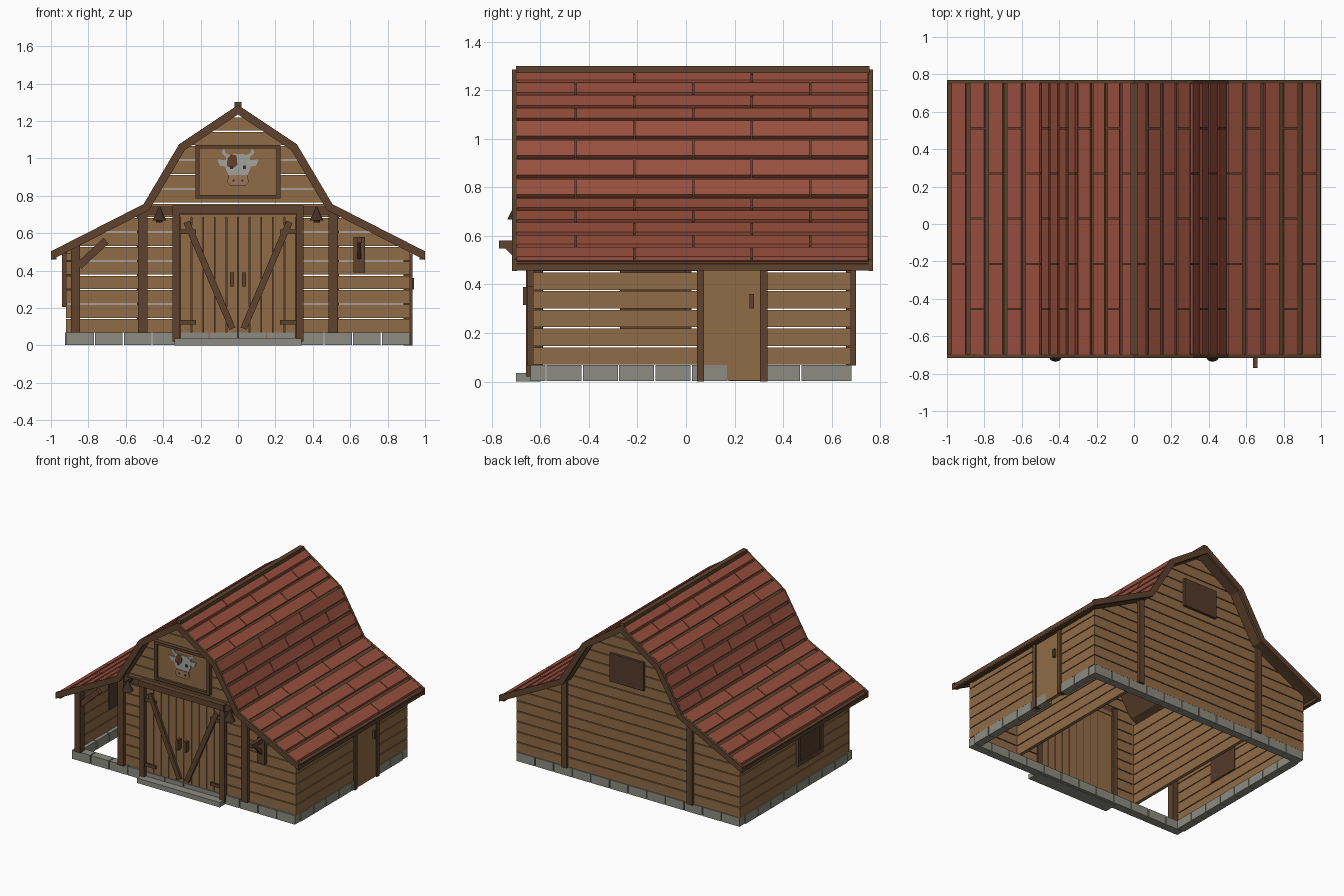
import bpy, bmesh, math
from mathutils import Matrix, Vector

if "Cube" in bpy.data.objects:
    bpy.data.objects.remove(bpy.data.objects["Cube"])


def material(name, r, g, b):
    m = bpy.data.materials.new(name)
    m.diffuse_color = [((c / 255 + 0.055) / 1.055) ** 2.4 for c in (r, g, b)] + [1]
    m.use_nodes = True
    m.node_tree.nodes["Principled BSDF"].inputs["Base Color"].default_value = m.diffuse_color
    return m


WOOD = material("tan wood", 144, 107, 70)
DARK = material("dark brown wood", 94, 66, 45)
ROOF = material("red shingle", 152, 79, 62)
STONE = material("grey stone", 140, 140, 130)
SHUTTER = material("shutter brown", 84, 58, 42)
IRON = material("dark metal", 66, 46, 36)
HIDE = material("pale hide", 162, 162, 158)
PATCH = material("patch brown", 104, 62, 42)
MUZZLE = material("muzzle tan", 158, 118, 88)


def prism(pts, a, b, axis="y"):
    return pts, a, b, axis


def box(x0, x1, y0, y1, z0, z1):
    return prism([(x0, z0), (x1, z0), (x1, z1), (x0, z1)], y0, y1)


def bar(p, q, w, a, b, axis="y"):
    """Straight bar of width w between two points of a plane."""
    p, q = Vector(p), Vector(q)
    d = (q - p).normalized() * w / 2
    n = Vector((-d.y, d.x))
    return prism([p + n, q + n, q - n, p - n], a, b, axis)


def flip(pr):
    """Mirror a prism across x = 0."""
    pts, a, b, axis = pr
    if axis == "x":
        return pts, -a, -b, axis
    return [(-p[0], p[1]) for p in pts], a, b, axis


def both(prs):
    return prs + [flip(p) for p in prs]


def finish(name, mat, bm):
    bmesh.ops.recalc_face_normals(bm, faces=bm.faces)
    me = bpy.data.meshes.new(name)
    bm.to_mesh(me)
    bm.free()
    me.materials.append(mat)
    ob = bpy.data.objects.new(name, me)
    bpy.context.collection.objects.link(ob)
    return ob


def part(name, mat, prisms):
    bm = bmesh.new()
    for pts, a, b, axis in prisms:
        rings = []
        for t in (a, b):
            rings.append([bm.verts.new((p[0], t, p[1]) if axis == "y" else (t, p[0], p[1])) for p in pts])
        bm.faces.new(rings[0])
        bm.faces.new(rings[1])
        for i in range(len(pts)):
            j = (i + 1) % len(pts)
            bm.faces.new((rings[0][i], rings[0][j], rings[1][j], rings[1][i]))
    return finish(name, mat, bm)


# Gambrel roof profile, right half, and its mitred inward offsets
PROFILE = [Vector(p) for p in ((0, 1.285), (0.315, 1.075), (0.505, 0.755), (1.0, 0.503))]


def inset(d):
    ns = []
    for p, q in zip(PROFILE, PROFILE[1:]):
        e = (q - p).normalized()
        ns.append(Vector((e.y, -e.x)))
    out = [PROFILE[0] + Vector((0, d / ns[0].y))]
    for i in (1, 2):
        out.append(PROFILE[i] + (ns[i - 1] + ns[i]) * d / (1 + ns[i - 1].dot(ns[i])))
    return out + [PROFILE[3] + Vector((0, d / ns[2].y))]


TOP, TILE, DECK, RAKE = PROFILE, inset(0.016), inset(0.034), inset(0.042)

# Shingles in staggered rows
tiles, row = [], 0
for seg, rows in enumerate((4, 4, 5)):
    for r in range(rows):
        t0, t1 = r / rows, (r + 1) / rows - 0.05
        quad = [TOP[seg].lerp(TOP[seg + 1], t0), TOP[seg].lerp(TOP[seg + 1], t1),
                TILE[seg].lerp(TILE[seg + 1], t1), TILE[seg].lerp(TILE[seg + 1], t0)]
        joints = (-0.213, 0.27) if row % 2 == 0 else (-0.455, 0.03, 0.512)
        ends = [-0.70, *joints, 0.753]
        tiles += [prism(quad, a + 0.003, b - 0.003) for a, b in zip(ends, ends[1:])]
        row += 1
part("roof_shingles", ROOF, both(tiles))
part("roof_deck", DARK, both([prism(TILE + DECK[::-1], -0.70, 0.753)]))
part("rake_boards", DARK, both([prism(TOP + RAKE[::-1], a, a + 0.02) for a in (-0.716, 0.751)]))
part("eave_boards", DARK, both([box(0.97, 0.998, -0.70, 0.755, 0.458, 0.495)]))
part("ridge_cap", DARK, [box(-0.018, 0.018, -0.70, 0.755, 1.265, 1.30)])


# Plank walls: rows with narrow gaps, cut to the roof line
def half_width(z):
    for p, q in zip(RAKE, RAKE[1:]):
        if p.y >= z >= q.y:
            return max(0.004, min(0.92, p.x + (q.x - p.x) * (p.y - z) / (p.y - q.y)))
    return 0.92


PITCH, BASE, GAP = 0.077, 0.07, 0.006
PEAK = RAKE[0].y - 0.002
wall_rows = [(BASE + PITCH * k, min(BASE + PITCH * (k + 1) - GAP, PEAK)) for k in range(15)]
bends = sorted([p.y for p in RAKE[1:3]] + [RAKE[2].y + (RAKE[3].y - RAKE[2].y) * (0.92 - RAKE[2].x) / (1 - RAKE[2].x)])


def edge(z0, z1):
    zs = [z0] + [z for z in bends if z0 < z < z1] + [z1]
    return [(half_width(z), z) for z in zs]


front, back = [], []
for z0, z1 in wall_rows:
    side = edge(z0, z1)
    full = side + [(-x, z) for x, z in side[::-1]]
    back.append(prism(full, 0.65, 0.68))
    if z0 < 0.65:  # door gap in the middle, open bay on the left
        front.append(prism([(0.33, z0)] + side + [(0.33, z1)], -0.63, -0.60))
        front.append(box(-0.51, -0.33, -0.63, -0.60, z0, z1))
    else:
        front.append(prism(full, -0.63, -0.60))
part("front_wall_planks", WOOD, front)
part("back_wall_planks", WOOD, back)
side_rows = [(a, min(b, 0.49)) for a, b in wall_rows[:6]]
part("right_wall_planks", WOOD, [box(0.89, 0.92, y0, y1, a, b)
     for a, b in side_rows for y0, y1 in ((-0.60, 0.06), (0.32, 0.65))])
part("left_wall_planks", WOOD, [box(-0.92, -0.89, -0.60, 0.65, a, b) for a, b in side_rows])
part("partition_planks", WOOD, both([box(0.50, 0.525, -0.60, 0.65, a, b) for a, b in wall_rows[:8]]))

# Stone footing
stones = []
for i in range(12):
    x = -0.92 + i * 0.1533
    for y in (-0.64, 0.62):
        stones.append(box(x + 0.003, x + 0.150, y, y + 0.062, 0.003, 0.068))
for i in range(8):
    y = -0.578 + i * 0.15
    stones.append(box(-0.925, -0.865, y + 0.003, y + 0.147, 0.003, 0.068))
    if i not in (5,):
        stones.append(box(0.865, 0.922, y + 0.003, y + 0.147, 0.003, 0.068))
part("footing_stones", STONE, stones)
part("door_step", STONE, [box(-0.34, 0.34, -0.70, -0.60, 0, 0.036)])

# Posts, beam and brace
part("front_posts", DARK, both([box(0.485, 0.535, -0.655, -0.60, 0.066, 0.725)]))
part("bay_corner_post", DARK, [box(-0.893, -0.845, -0.648, -0.60, 0.066, 0.535)])
part("bay_brace", DARK, [bar((-0.85, 0.425), (-0.705, 0.56), 0.04, -0.64, -0.61)])
part("back_posts", DARK, both([box(0.495, 0.54, 0.66, 0.70, 0.066, 0.725)]))
part("front_beam", DARK, [box(-0.50, 0.50, -0.65, -0.60, 0.70, 0.742)])

# Double barn door
part("door_frame", DARK, both([box(0.31, 0.35, -0.66, -0.59, 0.02, 0.745)])
     + [box(-0.35, 0.35, -0.668, -0.60, 0.705, 0.748)])
part("door_planks", WOOD, both([box(i * 0.062 + 0.002, i * 0.062 + 0.060, -0.635, -0.605, 0.037, 0.704)
     for i in range(5)]))
part("door_backing", DARK, [box(-0.31, 0.31, -0.612, -0.608, 0.04, 0.70)])
part("door_braces", DARK, both([bar((0.275, 0.66), (0.03, 0.09), 0.035, -0.652, -0.633)]))
part("door_hinges", DARK, both([box(0.225, 0.312, -0.648, -0.632, z, z + 0.024) for z in (0.112, 0.595)]))
part("door_handles", DARK, both([box(0.022, 0.042, -0.672, -0.633, 0.315, 0.39)]))

# Side door on the right wall
part("side_door", WOOD, [box(0.895, 0.922, 0.072, 0.308, 0.004, 0.485)])
part("side_door_posts", DARK, [box(0.885, 0.932, y, y + 0.03, 0, 0.49) for y in (0.045, 0.305)])
part("side_door_handle", DARK, [box(0.92, 0.94, 0.262, 0.28, 0.30, 0.36)])

# Window on the left wall and shutter on the back gable
part("left_window_panel", SHUTTER, [box(-0.932, -0.885, -0.25, 0.0, 0.225, 0.48)])
part("left_window_frame", DARK,
     [box(-0.942, -0.915, y, y + 0.03, 0.205, 0.50) for y in (-0.272, -0.008)]
     + [box(-0.942, -0.915, -0.242, -0.008, z, z + 0.028) for z in (0.205, 0.472)])
part("back_shutter", SHUTTER, [box(-0.14, 0.14, 0.675, 0.70, 0.81, 1.02)])

# Loft sign with a painted cow head
part("sign_panel", WOOD, [box(-0.215, 0.215, -0.645, -0.625, 0.80, 1.06)])
part("sign_frame", DARK, both([box(0.205, 0.228, -0.662, -0.625, 0.785, 1.072)])
     + [box(-0.205, 0.205, -0.662, -0.625, z, z + 0.02) for z in (0.785, 1.052)])


def mirrored(pts):
    return pts + [(-x, z) for x, z in pts[::-1]]


part("cow_head", HIDE, [prism(mirrored([(0.04, 0.86), (0.05, 0.91), (0.068, 0.95), (0.064, 1.0), (0.035, 1.022)]),
                              -0.652, -0.645)])
part("cow_ears", HIDE, both([prism([(0.064, 0.955), (0.095, 0.96), (0.112, 0.995), (0.064, 0.99)], -0.651, -0.645)]))
part("cow_horns", HIDE, both([prism([(0.035, 1.015), (0.06, 1.0), (0.088, 1.03), (0.075, 1.058), (0.066, 1.027)],
                                    -0.650, -0.645)]))
part("cow_patch", PATCH, [prism([(-0.06, 0.96), (-0.03, 0.945), (-0.003, 0.965), (-0.008, 1.015),
                                 (-0.035, 1.022), (-0.056, 1.0)], -0.655, -0.652)])
part("cow_muzzle", MUZZLE, [prism(mirrored([(0.042, 0.855), (0.057, 0.875), (0.05, 0.91)]), -0.656, -0.650)])
part("cow_eyes_and_nostrils", IRON, both([box(0.026, 0.042, -0.658, -0.652, 0.943, 0.962),
                                          box(0.018, 0.03, -0.659, -0.655, 0.876, 0.888)]))

# Hanging bracket on the right
part("bracket_plate", DARK, [box(0.617, 0.678, -0.655, -0.625, 0.39, 0.58)])
part("bracket_arm", DARK, [box(0.635, 0.66, -0.77, -0.64, 0.548, 0.58),
                           bar((-0.735, 0.555), (-0.65, 0.47), 0.022, 0.638, 0.657, "x")])

# Two shaded lamps
for side, s in (("left", -1), ("right", 1)):
    bm = bmesh.new()
    for r0, r1, h, z in ((0.04, 0.014, 0.05, 0.692), (0.014, 0.006, 0.025, 0.729), (0.018, 0.018, 0.02, 0.667)):
        bmesh.ops.create_cone(bm, cap_ends=True, segments=10, radius1=r0, radius2=r1, depth=h,
                              matrix=Matrix.Translation((s * 0.42, -0.697, z)))
    finish(side + "_lamp", IRON, bm)
    part(side + "_lamp_arm", IRON, [box(s * 0.42 - 0.008, s * 0.42 + 0.008, -0.70, -0.63, 0.722, 0.738)])
